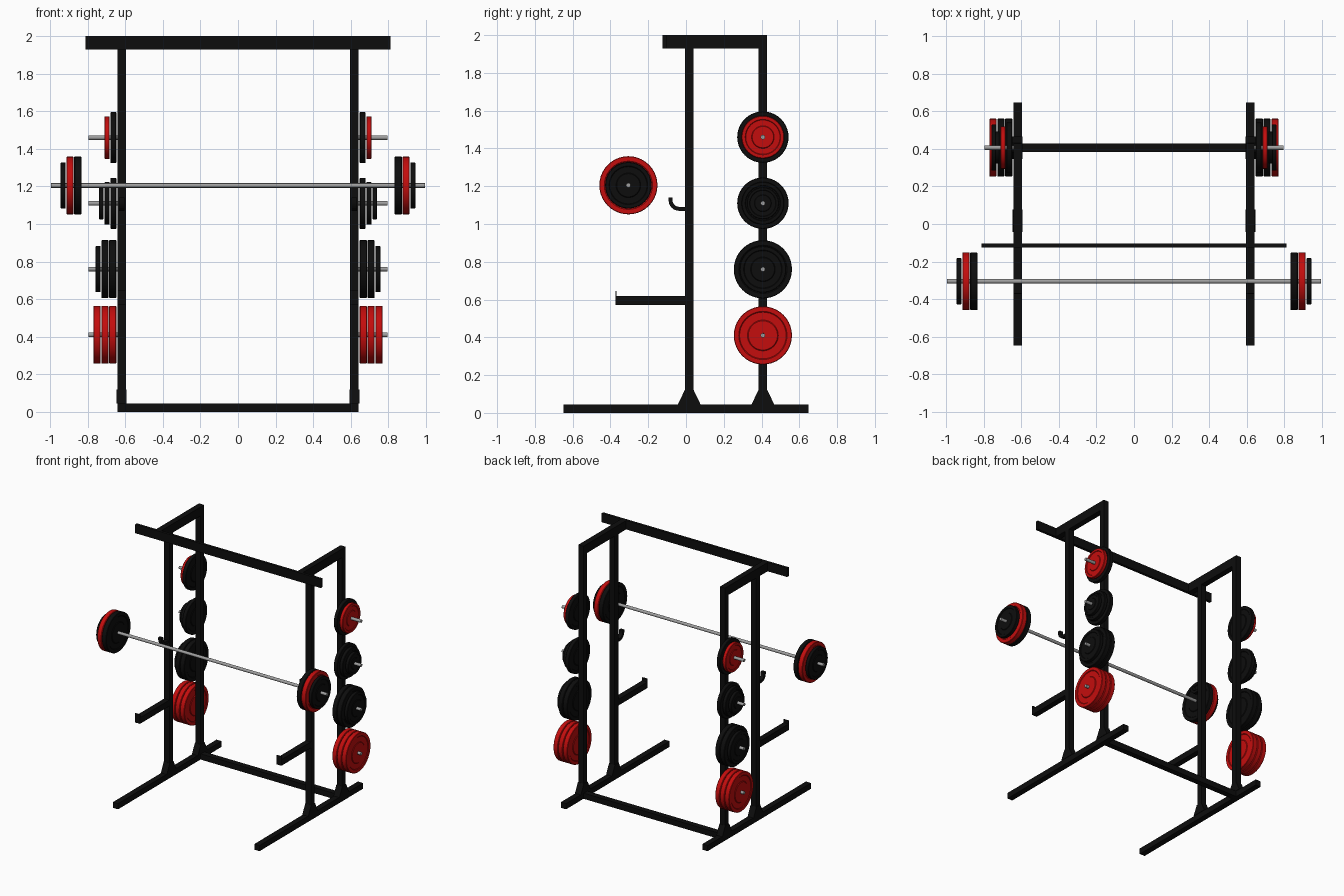
import bpy
import bmesh
import math
from mathutils import Vector

cube = bpy.data.objects.get("Cube")
if cube:
    bpy.data.objects.remove(cube, do_unlink=True)


def material(name, color):
    mat = bpy.data.materials.new(name)
    mat.use_nodes = True
    mat.diffuse_color = color
    bsdf = mat.node_tree.nodes["Principled BSDF"]
    bsdf.inputs["Base Color"].default_value = color
    bsdf.inputs["Roughness"].default_value = 0.5
    return mat


BLACK = material("black paint", (0.004, 0.004, 0.004, 1))
RED = material("red rubber", (0.55, 0.004, 0.004, 1))
STEEL = material("brushed steel", (0.35, 0.35, 0.35, 1))


def finish(name, bm, mat, smooth=False):
    bmesh.ops.recalc_face_normals(bm, faces=bm.faces[:])
    mesh = bpy.data.meshes.new(name)
    bm.to_mesh(mesh)
    bm.free()
    mesh.materials.append(mat)
    obj = bpy.data.objects.new(name, mesh)
    bpy.context.collection.objects.link(obj)
    if smooth:
        bpy.ops.object.select_all(action="DESELECT")
        obj.select_set(True)
        bpy.context.view_layer.objects.active = obj
        bpy.ops.object.shade_smooth_by_angle(angle=math.radians(30))
    return obj


def box(name, low, high, mat=BLACK):
    """Box between two opposite corners."""
    bm = bmesh.new()
    bmesh.ops.create_cube(bm, size=1)
    low, high = Vector(low), Vector(high)
    bmesh.ops.scale(bm, vec=high - low, verts=bm.verts)
    bmesh.ops.translate(bm, vec=(low + high) / 2, verts=bm.verts)
    return finish(name, bm, mat)


def side_profile(name, outline, x, width):
    """Outline in (y, z) extruded across x."""
    bm = bmesh.new()
    face = bm.faces.new([bm.verts.new((x - width / 2, y, z)) for y, z in outline])
    new = bmesh.ops.extrude_face_region(bm, geom=[face])["geom"]
    bmesh.ops.translate(bm, vec=(width, 0, 0),
                        verts=[v for v in new if isinstance(v, bmesh.types.BMVert)])
    return finish(name, bm, BLACK)


def lathe(name, profile, y, z, mat, steps=40):
    """Closed (x, radius) profile spun about a line parallel to x."""
    bm = bmesh.new()
    verts = [bm.verts.new((x, y + r, z)) for x, r in profile]
    edges = [bm.edges.new((a, b)) for a, b in zip(verts, verts[1:] + verts[:1])]
    bmesh.ops.spin(bm, geom=verts + edges, cent=(0, y, z), axis=(1, 0, 0),
                   angle=math.tau, steps=steps)
    bmesh.ops.remove_doubles(bm, verts=bm.verts, dist=1e-5)
    return finish(name, bm, mat, smooth=True)


def rod(name, x0, x1, y, z, radius=0.012):
    lathe(name, [(x0, 0), (x0, radius), (x1, radius), (x1, 0)], y, z, STEEL, 16)


def plate(name, x0, x1, radius, y, z, mat):
    """Weight plate with a raised rim and hub on both faces."""
    mid, half = (x0 + x1) / 2, abs(x1 - x0) / 2
    web, edge = half - 0.004, half - 0.003
    face = [(half, 0.012), (half, 0.5 * radius), (web, 0.53 * radius),
            (web, 0.8 * radius), (half, 0.83 * radius),
            (half, radius - 0.003), (edge, radius)]
    profile = [(mid + h, r) for h, r in face]
    profile += [(mid - h, r) for h, r in reversed(face)]
    lathe(name, profile, y, z, mat)


FRONT, REAR = 0.017, 0.407      # y of the uprights
RAIL, HALF = 0.62, 0.0225       # x of each side frame, half a tube
BIG, MEDIUM, SMALL, TINY = 0.154, 0.136, 0.113, 0.085
LIGHT = 0.123

# Plates on each storage peg: thickness, radius, colour, working outward
STORAGE = {
    1.46: [(0.031, MEDIUM, BLACK), (0.028, SMALL, RED)],
    1.11: [(0.031, MEDIUM, BLACK), (0.028, SMALL, BLACK), (0.026, TINY, BLACK)],
    0.76: [(0.038, BIG, BLACK), (0.038, BIG, BLACK), (0.027, LIGHT, BLACK)],
    0.41: [(0.038, BIG, RED)] * 3,
}
BARBELL = [(0.038, BIG, BLACK), (0.038, BIG, RED), (0.027, LIGHT, BLACK)]


def stack(name, plates, start, side, y, z):
    x = start
    for thick, radius, mat in plates:
        plate(name, side * x, side * (x + thick), radius, y, z, mat)
        x += thick + 0.004


# Side frames
for side, label in ((1, "left"), (-1, "right")):
    x = side * RAIL
    a, b = x - HALF, x + HALF
    box(label + "_foot_rail", (a, -0.648, 0), (b, 0.648, 0.045))
    box(label + "_top_beam", (a, -0.106, 1.93), (b, REAR + HALF, 2))

    for part, y in (("front", FRONT), ("rear", REAR)):
        box(f"{label}_{part}_upright", (a, y - HALF, 0.04), (b, y + HALF, 1.935))
        gusset = [(y - 0.06, 0.045), (y + 0.06, 0.045),
                  (y + 0.024, 0.12), (y - 0.024, 0.12)]
        side_profile(f"{label}_{part}_gusset", gusset, x, 0.052)

    # Curved bar hook
    arc = [math.pi + math.pi / 2 * i / 8 for i in range(9)]
    cy, cz = -0.037, 1.125
    outer = [(cy + 0.055 * math.cos(t), cz + 0.055 * math.sin(t)) for t in arc]
    inner = [(cy + 0.034 * math.cos(t), cz + 0.034 * math.sin(t)) for t in reversed(arc)]
    hook = ([(cy - 0.055, 1.14)] + outer + [(0, cz - 0.055), (0, cz - 0.034)]
            + inner + [(cy - 0.034, 1.14)])
    side_profile(label + "_bar_hook", hook, x, 0.03)

    # Safety arm with an upturned end lip
    box(label + "_safety_arm", (a, -0.37, 0.572), (b, 0, 0.62))
    box(label + "_safety_arm_lip", (a, -0.374, 0.572), (b, -0.368, 0.645))

    # Storage pegs and their plates
    for z, plates in STORAGE.items():
        rod(label + "_storage_peg", side * 0.63, side * 0.797, REAR, z)
        stack(label + "_stored_plate", plates, 0.648, side, REAR, z)

    stack(label + "_barbell_plate", BARBELL, 0.834, side, -0.305, 1.205)

# Cross members
box("rear_base_crossbar", (-RAIL, REAR - HALF, 0), (RAIL, REAR + HALF, 0.045))
box("top_front_plank", (-0.813, -0.125, 1.93), (0.813, -0.104, 2))

# Barbell
rod("barbell_shaft", -0.996, 0.996, -0.305, 1.205)
